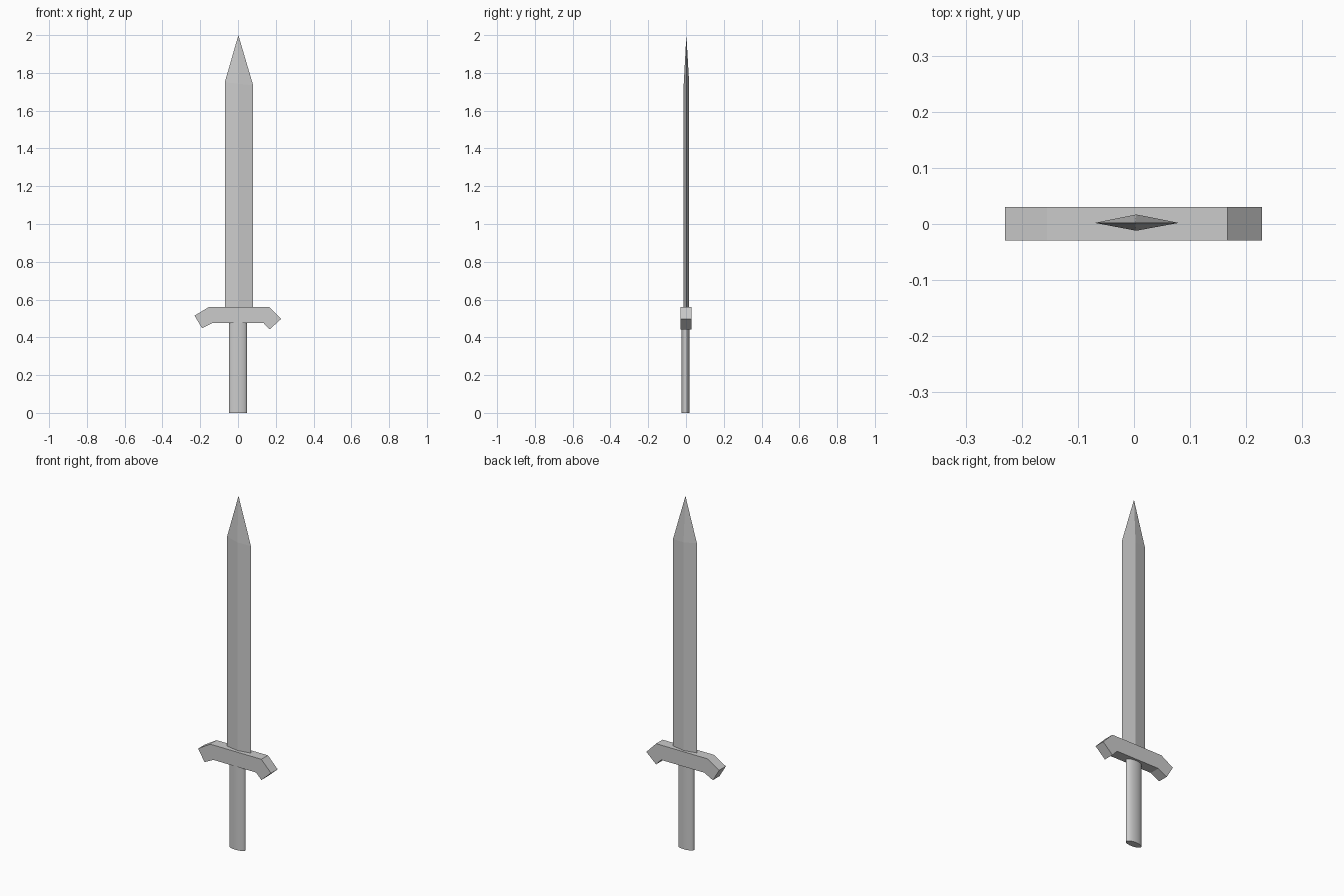
import bpy, bmesh
from math import radians

if "Cube" in bpy.data.objects:
    bpy.data.objects.remove(bpy.data.objects["Cube"])


def finish(name, bm):
    bmesh.ops.recalc_face_normals(bm, faces=bm.faces)
    mesh = bpy.data.meshes.new(name)
    bm.to_mesh(mesh)
    bm.free()
    obj = bpy.data.objects.new(name, mesh)
    bpy.context.collection.objects.link(obj)
    return obj


def extrude_profile(bm, points, vector):
    """Fill a closed outline and sweep it into a solid; returns the far vertices."""
    face = bm.faces.new([bm.verts.new(p) for p in points])
    geom = bmesh.ops.extrude_face_region(bm, geom=[face], use_keep_orig=True)["geom"]
    far = [g for g in geom if isinstance(g, bmesh.types.BMVert)]
    bmesh.ops.translate(bm, verts=far, vec=vector)
    return far


# Blade: diamond section with a pointed tip and slightly uneven shoulders
bm = bmesh.new()
section = [(-0.07, 0.002), (0.004, -0.012), (0.08, 0.002), (0.004, 0.017)]
shoulders = [1.75, 1.742, 1.735, 1.742]
rings = [[bm.verts.new((x, y, 0.52)) for x, y in section],
         [bm.verts.new((x, y, z)) for (x, y), z in zip(section, shoulders)]]
tip = bm.verts.new((0.002, 0.002, 2.0))
bm.faces.new(rings[0])
for i in range(4):
    j = (i + 1) % 4
    bm.faces.new((rings[0][i], rings[0][j], rings[1][j], rings[1][i]))
    bm.faces.new((rings[1][i], rings[1][j], tip))
finish("blade", bm)

# Crossguard: bent bar outline extruded through its depth
outline = [(-0.155, 0.56), (0.167, 0.56), (0.228, 0.497), (0.167, 0.442),
           (0.135, 0.476), (-0.135, 0.476), (-0.19, 0.448), (-0.23, 0.515)]
bm = bmesh.new()
extrude_profile(bm, [(x, -0.029, z) for x, z in outline], (0, 0.059, 0))
finish("crossguard", bm)

# Grip: flattened round handle
bpy.ops.mesh.primitive_cylinder_add(vertices=32, radius=1, depth=1,
                                    location=(0, -0.003, 0.25))
grip = bpy.context.object
grip.name = "grip"
grip.scale = (0.048, 0.021, 0.5)
bpy.ops.object.transform_apply(location=False, rotation=False, scale=True)
bpy.ops.object.shade_smooth_by_angle(angle=radians(40))
